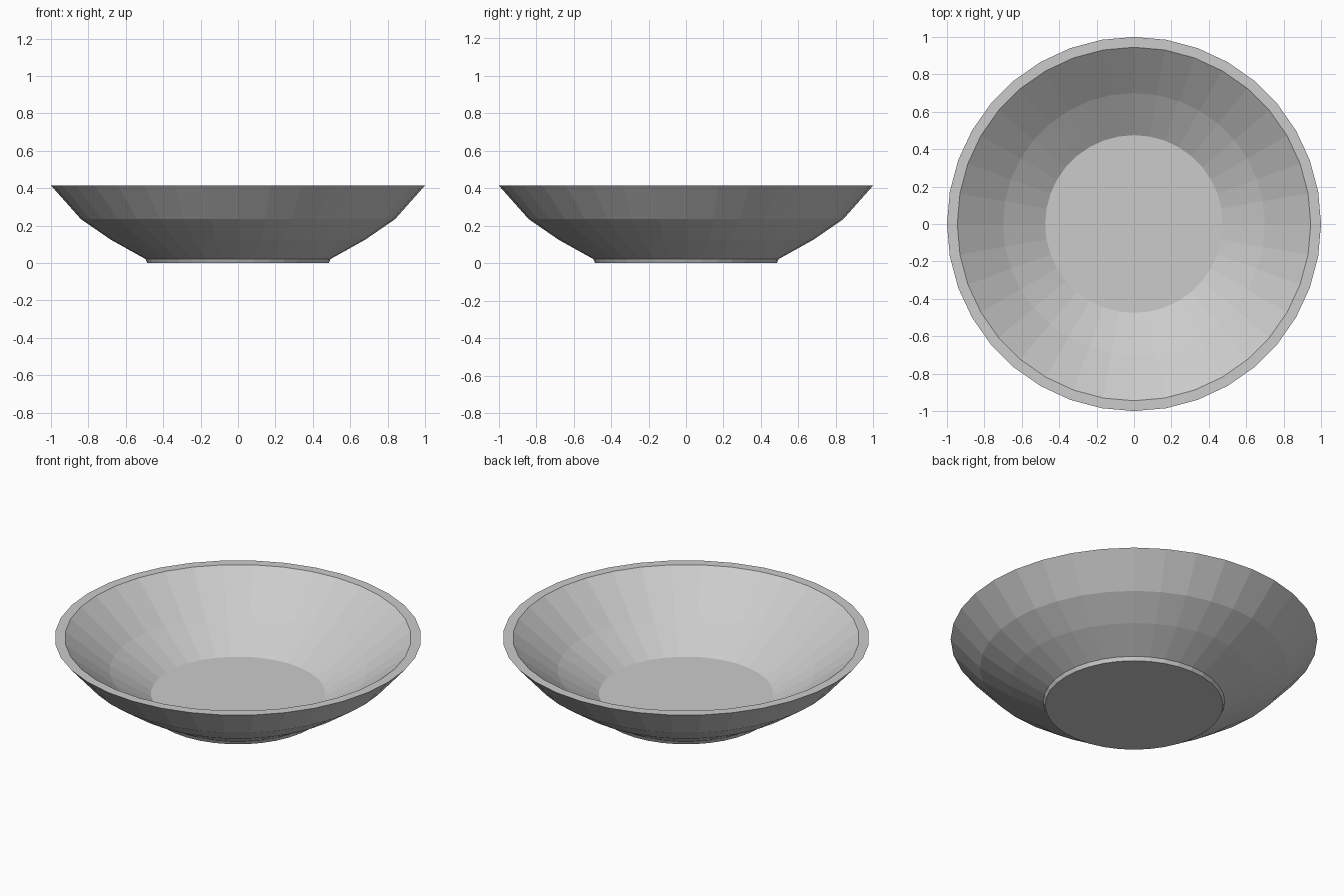
import bpy, bmesh, math

if "Cube" in bpy.data.objects:
    bpy.data.objects.remove(bpy.data.objects["Cube"])

SIDES = 36

# Bowl cross-section (radius, height): foot, outer wall, rim, inner wall, floor
PROFILE = [(0.485, 0.0), (0.495, 0.022), (0.68, 0.125), (0.84, 0.235), (1.0, 0.415),
           (0.945, 0.415), (0.70, 0.22), (0.475, 0.08)]

grey = bpy.data.materials.new("light_grey")
grey.diffuse_color = (0.6, 0.6, 0.6, 1)
grey.use_nodes = True
grey.node_tree.nodes["Principled BSDF"].inputs["Base Color"].default_value = grey.diffuse_color

# Spin the profile into rings
bm = bmesh.new()
rings = []
for r, z in PROFILE:
    rings.append([bm.verts.new((r * math.cos(a), r * math.sin(a), z))
                  for a in (2 * math.pi * i / SIDES for i in range(SIDES))])
for lower, upper in zip(rings, rings[1:]):
    for i in range(SIDES):
        j = (i + 1) % SIDES
        bm.faces.new((lower[i], lower[j], upper[j], upper[i]))

# Underside and inner floor
bm.faces.new(rings[0][::-1])
bm.faces.new(rings[-1])
bmesh.ops.recalc_face_normals(bm, faces=bm.faces)

mesh = bpy.data.meshes.new("bowl")
bm.to_mesh(mesh)
bm.free()
mesh.materials.append(grey)
bowl = bpy.data.objects.new("bowl", mesh)
bpy.context.collection.objects.link(bowl)
